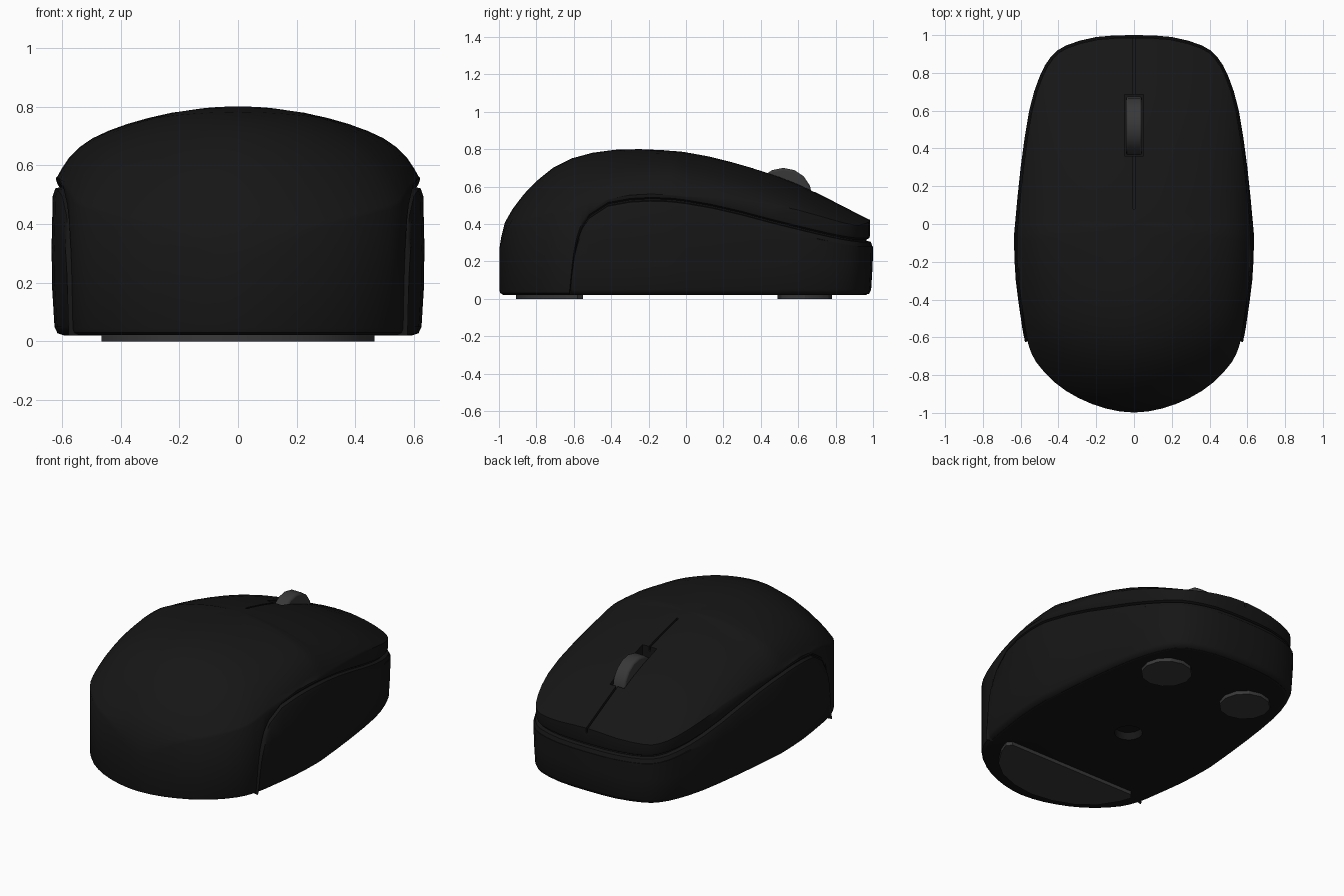
import bpy, bmesh, math
from mathutils import Vector

if "Cube" in bpy.data.objects:
    bpy.data.objects.remove(bpy.data.objects["Cube"])


def material(name, v):
    m = bpy.data.materials.new(name)
    m.diffuse_color = (v, v, v * 1.03, 1)
    m.use_nodes = True
    m.node_tree.nodes["Principled BSDF"].inputs["Base Color"].default_value = m.diffuse_color
    return m


BLACK = material("black_plastic", 0.008)
GREY = material("dark_grey", 0.04)


def make(name, verts, faces, mat, angle=40):
    bm = bmesh.new()
    vs = [bm.verts.new(v) for v in verts]
    for f in faces:
        bm.faces.new([vs[i] for i in f])
    bmesh.ops.remove_doubles(bm, verts=bm.verts, dist=0.0002)
    bmesh.ops.recalc_face_normals(bm, faces=bm.faces)
    me = bpy.data.meshes.new(name)
    bm.to_mesh(me)
    bm.free()
    ob = bpy.data.objects.new(name, me)
    bpy.context.collection.objects.link(ob)
    me.materials.append(mat)
    smooth(ob, angle)
    return ob


def smooth(ob, angle=40):
    bpy.ops.object.select_all(action='DESELECT')
    ob.select_set(True)
    bpy.context.view_layer.objects.active = ob
    bpy.ops.object.shade_smooth_by_angle(angle=math.radians(angle))


def prism(name, pts, vec, mat=GREY):
    n = len(pts)
    a = [Vector(p) for p in pts]
    faces = [list(range(n)), list(range(n, 2 * n))]
    faces += [[i, (i + 1) % n, n + (i + 1) % n, n + i] for i in range(n)]
    return make(name, a + [p + Vector(vec) for p in a], faces, mat, 30)


def cut(ob, cutter):
    cutter.hide_render = True
    mod = ob.modifiers.new("cut", 'BOOLEAN')
    mod.operation, mod.solver, mod.object = 'DIFFERENCE', 'EXACT', cutter
    bpy.context.view_layer.objects.active = ob
    bpy.ops.object.modifier_apply(modifier=mod.name)
    bpy.data.objects.remove(cutter)


def curve(knots):
    """Smooth height function through the knots."""
    def slope(i):
        a, b = knots[max(i - 1, 0)], knots[min(i + 1, len(knots) - 1)]
        return (b[1] - a[1]) / (b[0] - a[0])

    def f(x):
        x = min(max(x, knots[0][0]), knots[-1][0])
        i = max(k for k in range(len(knots) - 1) if knots[k][0] <= x)
        (x0, y0), (x1, y1) = knots[i], knots[i + 1]
        h = x1 - x0
        t = (x - x0) / h
        return (y0 * (1 + 2 * t) * (1 - t) ** 2 + h * slope(i) * t * (1 - t) ** 2
                + y1 * t * t * (3 - 2 * t) + h * slope(i + 1) * t * t * (t - 1))
    return f


# Spine height and seam height along the length
spine = curve([(-1, .26), (-.985, .35), (-.96, .43), (-.84, .59), (-.68, .72), (-.48, .785),
               (-.27, .80), (-.1, .793), (.07, .772), (.3, .715), (.5, .652), (.65, .59), (.98, .423)])
seam = curve([(-.625, .02), (-.61, .17), (-.59, .29), (-.55, .40), (-.5, .457), (-.42, .505),
              (-.25, .53), (-.05, .525), (.2, .482), (.5, .405), (.8, .335), (.93, .315), (1, .315)])

# Plan outline: half control points, smoothed and mirrored
half = [(0, 1), (.2, .99), (.36, .945), (.44, .885), (.5, .78), (.555, .6), (.6, .3), (.63, 0),
        (.635, -.1), (.626, -.3), (.596, -.52), (.588, -.57), (.583, -.595), (.58, -.61),
        (.577, -.625), (.568, -.66), (.53, -.74), (.43, -.85), (.3, -.935), (.15, -.992), (0, -1.013)]
ext = [(-.2, .99)] + half + [(-.15, -.992)]
right = []
for i in range(1, len(ext) - 2):
    p = [Vector(q) for q in ext[i - 1:i + 3]]
    right.append(p[1])
    right.append((9 * (p[1] + p[2]) - p[0] - p[3]) / 16)
right.append(Vector(half[-1]))
outline = right + [Vector((-p.x, p.y)) for p in right[-2:0:-1]]
N = len(outline)


def inset(i, d):
    t = outline[(i + 1) % N] - outline[i - 1]
    return outline[i] + Vector((t.y, -t.x)).normalized() * d


def crown(x, y):
    u = abs(x) / .62
    return spine(y) - .16 * u * u - .09 * u ** 12


# Top shell: domed rings, a rim, then an inset wall down to the base
rows = []
for r in (.12, .25, .38, .5, .61, .71, .8, .87, .93, .97, .99, 1):
    row = []
    for i in range(N):
        rim = inset(i, .015)
        x, y = rim * r
        ye = y if rim.y >= 0 else -r * math.sqrt(min(-rim.y, 1))
        z = crown(x, ye)
        if r == 1:
            z = max(z, seam(rim.y) + .028)
        row.append((x, y, z))
    rows.append(row)
for d, dz in ((.015, .025), (.02, .01), (.035, .002)):
    rows.append([(*inset(i, d), seam(outline[i].y) + dz) for i in range(N)])
rows.append([(*inset(i, .036), .0215) for i in range(N)])
M = len(rows)
verts = [v for row in rows for v in row] + [(0, 0, spine(0)), (0, 0, .0215)]
faces = [[j * N + i, j * N + (i + 1) % N, (j + 1) * N + (i + 1) % N, (j + 1) * N + i]
         for j in range(M - 1) for i in range(N)]
faces += [[i, (i + 1) % N, M * N] for i in range(N)]
faces += [[(M - 1) * N + i, (M - 1) * N + (i + 1) % N, M * N + 1] for i in range(N)]
shell = make("top_shell", verts, faces, BLACK)

# Wheel slot, button split line and sensor hole
slot = [(x, y, .36) for x, y in ((-.05, .36), (.05, .36), (.05, .685), (-.05, .685))]
cut(shell, prism("slot_cutter", slot, (0, 0, .6)))
ys = [.08 + .1 * k for k in range(10)] + [1.1]
split = [(-.006, y, spine(y) - .03) for y in ys] + [(-.006, 1.1, 1), (-.006, .08, 1)]
cut(shell, prism("split_cutter", split, (.012, 0, 0)))


def disc(x, y, z, r, n):
    return [(x + r * math.cos(2 * math.pi * k / n), y + r * math.sin(2 * math.pi * k / n), z)
            for k in range(n)]


cut(shell, prism("sensor_cutter", disc(0, -.05, -.05, .08, 16), (0, 0, .12)))
smooth(shell)

# Side body: band wrapping both sides and the front below the seam
cols = [i % N for i in range(-N // 2, N // 2) if outline[i % N].y > -.63]
verts, K = [], 8
for i in cols:
    h = seam(outline[i].y) - .004
    for d, z in ((.045, .02), (.02, .028), (.01, .05), (.002, .18), (0, .32),
                 (.004, h - .03), (.012, h - .006), (.04, h)):
        z = max(.02, min(z, h - .03 if d < .01 else h))
        verts.append((*inset(i, d), z))
faces = [[c * K + k, (c + 1) * K + k, (c + 1) * K + k + 1, c * K + k + 1]
         for c in range(len(cols) - 1) for k in range(K - 1)]
make("side_body", verts, faces, BLACK, 50)

# Scroll wheel
bpy.ops.mesh.primitive_cylinder_add(vertices=16, radius=.155, depth=.085,
                                    location=(0, .52, .545), rotation=(0, math.pi / 2, 0))
wheel = bpy.context.object
wheel.name = "scroll_wheel"
wheel.data.materials.append(GREY)
bev = wheel.modifiers.new("bevel", 'BEVEL')
bev.width, bev.segments = .012, 2
smooth(wheel, 35)

# Glide pads underneath
for side, s in (("right", 1), ("left", -1)):
    prism("front_pad_" + side, disc(s * .29, .635, 0, .145, 12), (0, 0, .024))
arc = [(.44, -.55), (.465, -.58), (.44, -.65), (.37, -.76), (.27, -.84), (.14, -.89)]
pad = arc + [(0, -.91)] + [(-x, y) for x, y in reversed(arc)]
prism("rear_pad", [(x, y, 0) for x, y in pad], (0, 0, .024))
